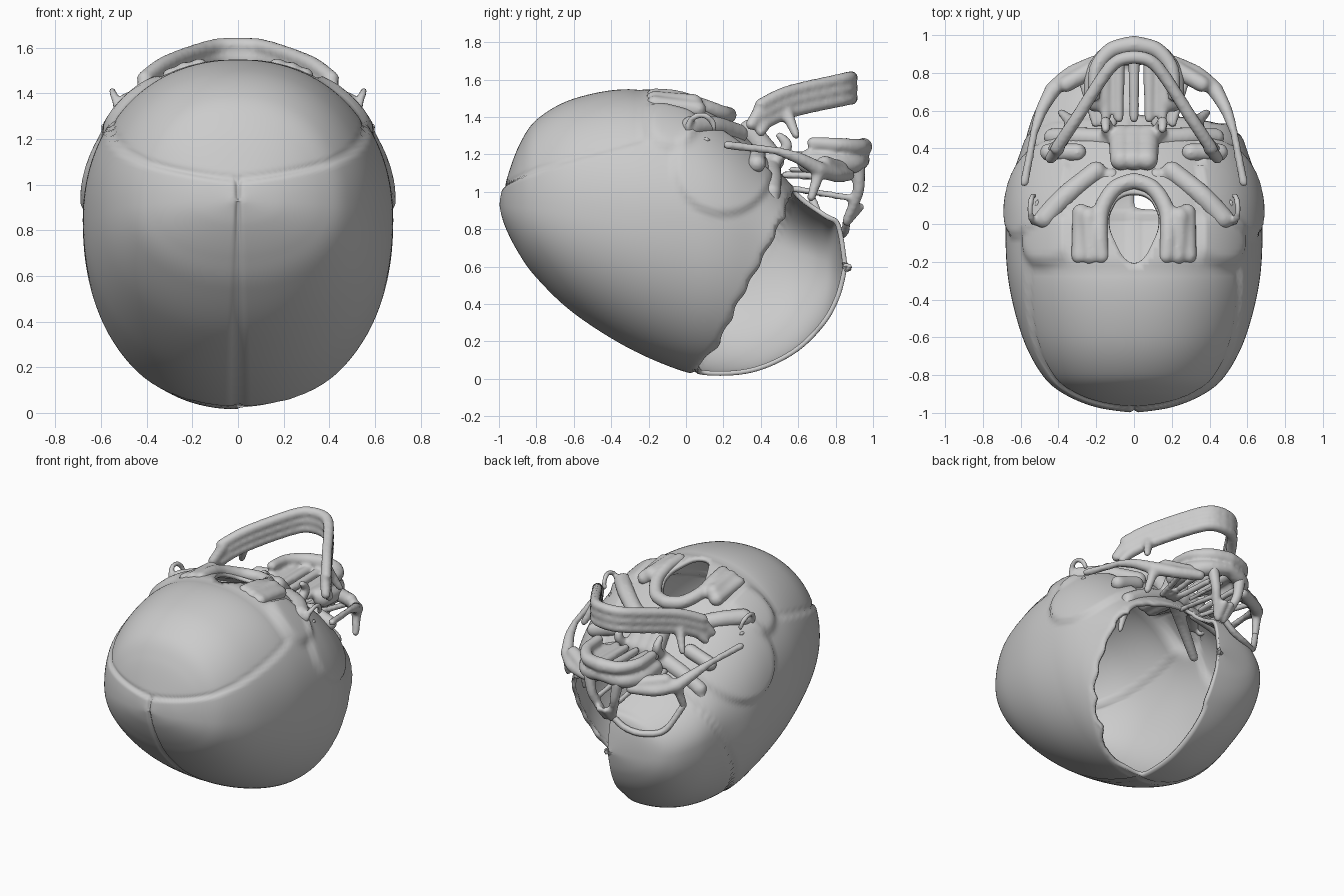
import bpy, bmesh, math
from mathutils import Vector

if "Cube" in bpy.data.objects:
    bpy.data.objects.remove(bpy.data.objects["Cube"])


def catmull(pts, t):
    i = min(int(t), len(pts) - 2)
    f = t - i
    p = [pts[max(0, min(len(pts) - 1, j))] for j in (i - 1, i, i + 1, i + 2)]
    return [0.5 * (2 * b + (c - a) * f + (2 * a - 5 * b + 4 * c - d) * f * f
                   + (3 * b - a - 3 * c + d) * f ** 3) for a, b, c, d in zip(*p)]


def step(v, w=0.015):
    return 1 / (1 + math.exp(max(-40, min(40, -v / w * 3))))


def groove(d, w=0.012):
    return math.exp(-(d / w) ** 2)


def link(name, bm):
    me = bpy.data.meshes.new(name)
    for f in bm.faces:
        f.smooth = True
    bm.to_mesh(me)
    bm.free()
    ob = bpy.data.objects.new(name, me)
    bpy.context.collection.objects.link(ob)
    return ob


def blob(name, paths, mirror=True):
    """Organic bone: spheres swept along curves, each (start radius, end radius, points)."""
    bm = bmesh.new()
    for r0, r1, *pts in paths:
        length = sum((Vector(a) - Vector(b)).length for a, b in zip(pts, pts[1:]))
        n = max(2, int(length / (0.4 * min(r0, r1))))
        for i in range(n + 1):
            x, y, z = catmull(pts, i / n * (len(pts) - 1))
            for s in ((1, -1) if mirror else (1,)):
                ball = bmesh.ops.create_icosphere(bm, subdivisions=2, radius=r0 + (r1 - r0) * i / n)
                bmesh.ops.translate(bm, verts=ball['verts'], vec=(s * x, y, z))
    ob = link(name, bm)
    m = ob.modifiers.new("fuse", 'REMESH')
    m.mode, m.voxel_size, m.use_smooth_shade = 'VOXEL', 0.013, True
    m = ob.modifiers.new("soften", 'SMOOTH')
    m.factor, m.iterations = 0.5, 4


# braincase stations: y, bottom z, top z, half width
STATIONS = [(-1, .93, .93, 0), (-.97, .82, 1.07, .2), (-.9, .68, 1.26, .37), (-.8, .54, 1.4, .485),
            (-.6, .35, 1.51, .59), (-.3, .16, 1.56, .665), (0, .035, 1.5, .68), (.2, .01, 1.39, .66),
            (.4, .04, 1.22, .595), (.6, .14, 1, .53), (.75, .29, .89, .43), (.83, .44, .83, .29), (.87, .6, .6, 0)]
CORONAL = [.03, .18, .28, .39, .49, .57]  # y of the forehead seam every 0.2 of height


def coronal(z):
    return catmull([(c,) for c in CORONAL], max(0, min(5, z / .2)))[0]


def relief(x, y, z):
    """Seams and overlapping bone plates, as a shift along the normal."""
    ax, d = abs(x), 0
    lamb = z - (1.02 + .27 * (y + 1) + .1 * ax)
    occ, cor = min(lamb, -.23 - y), y - coronal(z)
    d -= .012 * (step(occ) + groove(occ))
    if lamb < 0 and cor < 0 and z < 1.15:
        d -= .016 * groove(x)
    if z < 1:
        d -= .012 * groove(cor) + .006 * step(cor)
    if ax > .35 and y > -.35:
        d += .022 * step(.26 - math.hypot(y - .2, z - 1.14))
        d += .03 * step(.13 - math.hypot(y + .08, z - 1.36), .03)
    return d


def gone(p):
    """Missing right forehead bone, and the pear-shaped opening in the base."""
    if p.x > .01 and p.z < 1.02 and p.y > coronal(p.z) + .01 * math.sin(p.z * 45):
        return True
    u = (p.y + .025) / .2
    return p.z > 1.2 and abs(u) < 1 and abs(p.x) < .125 * math.sqrt(1 - u * u) * (1 + .3 * u)


def braincase():
    bm = bmesh.new()
    NT, NA, e = 130, 180, 2 / 2.15
    rows = []
    for i in range(NT + 1):
        y, zb, zt, w = catmull(STATIONS, i / NT * (len(STATIONS) - 1))
        zw = .84 - (.09 if y < 0 else .28) * y
        row = []
        for j in range(NA):
            a = 2 * math.pi * j / NA
            c, s = math.cos(a), math.sin(a)
            h = (zt - zw) if s > 0 else (zw - zb)
            row.append(bm.verts.new((w * math.copysign(abs(c) ** e, c), y,
                                     zw + h * math.copysign(abs(s) ** e, s))))
        rows.append(row)
    for r0, r1 in zip(rows, rows[1:]):
        for j in range(NA):
            k = (j + 1) % NA
            bm.faces.new((r0[j], r0[k], r1[k], r1[j]))
    bmesh.ops.remove_doubles(bm, verts=bm.verts, dist=1e-4)
    bmesh.ops.recalc_face_normals(bm, faces=bm.faces)
    bm.normal_update()
    for v, s in [(v, v.normal * relief(*v.co)) for v in bm.verts]:
        v.co += s
    dead = [f for f in bm.faces if gone(f.calc_center_median())]
    bmesh.ops.delete(bm, geom=dead, context='FACES')
    # soften the cut edges
    for _ in range(5):
        new = {}
        for v in bm.verts:
            if v.is_boundary:
                nb = [ed.other_vert(v).co for ed in v.link_edges if ed.is_boundary]
                new[v] = v.co * .5 + sum(nb, Vector()) / len(nb) * .5
        for v, c in new.items():
            v.co = c
    m = link("braincase", bm).modifiers.new("thickness", 'SOLIDIFY')
    m.thickness, m.offset = .025, -1


braincase()

# lower jaw: one curve stacked three times for height, plus hinge and front spur
jaw = [(0, .885, 1.555), (.12, .835, 1.545), (.31, .55, 1.48), (.41, .4, 1.41)]
blob("lower_jaw", [(.037, .035, *[(x, y, z + k * .055) for x, y, z in jaw]) for k in (-1, 0, 1)] + [
    (.036, .022, (.33, .54, 1.42), (.385, .59, 1.3)),
    (.036, .028, (.38, .44, 1.39), (.43, .4, 1.32)),
    (.036, .033, (.4, .4, 1.45), (.44, .35, 1.36))])

# upper jaw: tooth ridge, body, palate strips, partition
blob("upper_jaw", [
    (.05, .035, (0, .95, 1.24), (.12, .92, 1.24), (.2, .82, 1.25), (.21, .68, 1.26)),
    (.045, .07, (0, .94, 1.17), (.13, .9, 1.15), (.2, .79, 1.15), (.2, .66, 1.16)),
    (.016, .016, (0, .87, 1.1), (0, .56, 1.12))]
    + [(.033, .027, (x, .88, 1.19), (x, .56, 1.19)) for x in (0, .08, .15)])

# nose sides, nose tip, inner wall and floor of the sockets
blob("nose", [
    (.04, .025, (.11, .92, 1.13), (.085, .92, 1), (.03, .86, .85)),
    (.026, .022, (.022, .86, .84), (.024, .935, .92)),
    (.02, .02, (.08, .86, .97), (.07, .55, 1.02))]
    + [(.022, .022, (x, .88 - x / 4, 1.08), (.06 + x / 2, .53, 1.09)) for x in (.1, .2, .29)])

# cheekbones with side arches
blob("cheekbones", [
    (.035, .045, (.18, .87, 1.09), (.33, .8, 1.09), (.43, .71, 1.12)),
    (.045, .022, (.43, .71, 1.12), (.49, .6, 1.18), (.53, .48, 1.22)),
    (.022, .025, (.53, .48, 1.22), (.58, .22, 1.25)),
    (.035, .024, (.43, .71, 1.1), (.45, .67, .97)),
    (.05, .045, (.22, .82, 1.12), (.36, .74, 1.15))])

# brow rim of the left socket
blob("left_brow_rim", [(.025, .024, (-.03, .86, .85), (-.12, .85, .79), (-.24, .82, .77),
                        (-.36, .75, .8), (-.45, .67, .97))], mirror=False)

# skull base: plates beside the opening, central bar, ear ridges and rings
ring = [(.53 + .02 * math.sin(a), .08 + .07 * math.cos(a), 1.34 + .07 * math.sin(a))
        for a in [k * math.pi / 6 for k in range(11)]]
blob("skull_base", [
    (.045, .045, (.17, -.17, 1.51), (.18, -.05, 1.5), (.17, .08, 1.46), (.1, .19, 1.42), (0, .23, 1.41)),
    (.05, .055, (.23, -.17, 1.49), (.24, .04, 1.47)),
    (.045, .05, (.29, -.17, 1.47), (.28, .06, 1.44)),
    (.06, .055, (.47, .03, 1.35), (.36, .15, 1.35), (.2, .28, 1.31)),
    (.03, .05, (.5, 0, 1.12), (.3, .12, 1.24), (.12, .25, 1.3)),
    (.018, .018, *ring)])

# central body behind the palate, with wings
blob("wing_bone", [(.06, .07, (x, .34, 1.33), (x, .46, 1.17)) for x in (0, .07)] + [
    (.04, .022, (.13, .46, 1.15), (.15, .54, 1.24), (.15, .5, 1.3)),
    (.06, .05, (.15, .45, 1.12), (.3, .46, 1.07), (.43, .46, 1)),
    (.045, .015, (.43, .46, .98), (.47, .46, .88), (.485, .44, .76)),
    (.05, .05, (.3, .38, 1.2), (.45, .38, 1.15))])
